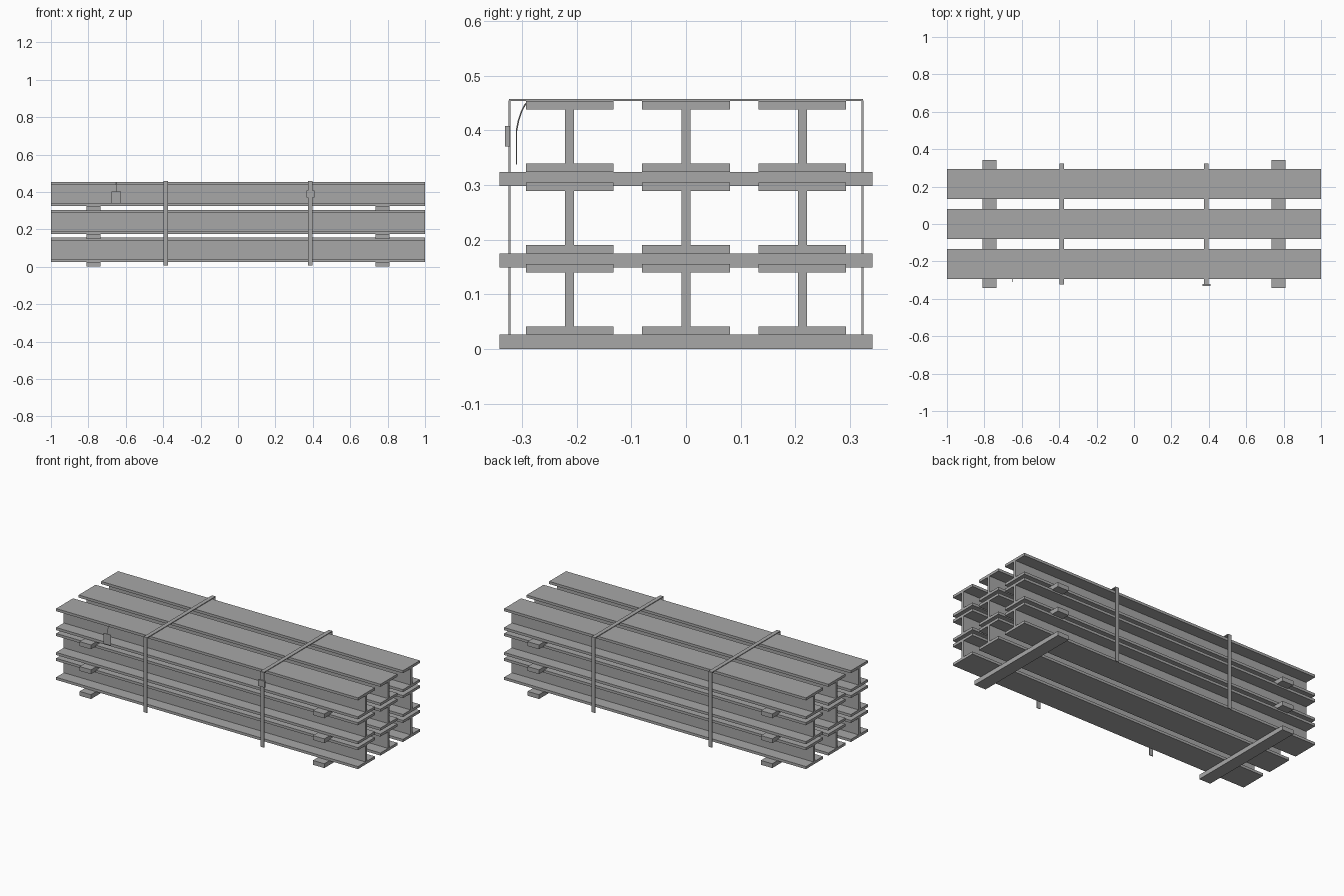
import bpy, bmesh

if "Cube" in bpy.data.objects:
    bpy.data.objects.remove(bpy.data.objects["Cube"])

grey = bpy.data.materials.new("plain_grey")
grey.diffuse_color = (0.39, 0.39, 0.39, 1)
grey.use_nodes = True
grey.node_tree.nodes["Principled BSDF"].inputs["Base Color"].default_value = grey.diffuse_color


def finish(name, bm):
    bmesh.ops.recalc_face_normals(bm, faces=bm.faces)
    mesh = bpy.data.meshes.new(name)
    bm.to_mesh(mesh)
    bm.free()
    mesh.materials.append(grey)
    obj = bpy.data.objects.new(name, mesh)
    bpy.context.collection.objects.link(obj)
    return obj


def box(name, x, y, z):
    """Box from (min, max) ranges on each axis."""
    bm = bmesh.new()
    bmesh.ops.create_cube(bm, size=1)
    for v in bm.verts:
        v.co = [r[0] if c < 0 else r[1] for c, r in zip(v.co, (x, y, z))]
    return finish(name, bm)


def i_beam(name, y, z, w=0.08, t=0.008, h=0.129, f=0.0155):
    """I profile extruded along x; w and t are half widths of flange and web."""
    half = [(w, 0), (w, f), (t, f), (t, h - f), (w, h - f), (w, h)]
    profile = half + [(-a, b) for a, b in reversed(half)]
    bm = bmesh.new()
    face = bm.faces.new([bm.verts.new((-1, y + a, z + b)) for a, b in profile])
    ext = bmesh.ops.extrude_face_region(bm, geom=[face], use_keep_orig=True)
    verts = [g for g in ext["geom"] if isinstance(g, bmesh.types.BMVert)]
    bmesh.ops.translate(bm, verts=verts, vec=(2, 0, 0))
    return finish(name, bm)


# Three layers of beams, each resting on two timber bearers
for layer in range(3):
    z = layer * 0.149
    for x in (-0.773, 0.773):
        box("timber_bearer", (x - 0.0375, x + 0.0375), (-0.341, 0.341), (z, z + 0.026))
    for y in (-0.213, 0, 0.213):
        i_beam("steel_beam", y, z + 0.026)

# Straps: two uprights and a top band
for x in (-0.387, 0.387):
    xr = (x - 0.012, x + 0.012)
    box("strap_top", xr, (-0.324, 0.324), (0.4535, 0.4575))
    for y in (-0.3225, 0.3225):
        box("strap_side", xr, (y - 0.002, y + 0.002), (0.006, 0.4545))

# Strap buckle
box("strap_buckle", (0.365, 0.409), (-0.331, -0.322), (0.37, 0.408))

# Hanging tag and its wire
box("tag", (-0.675, -0.625), (-0.3108, -0.3088), (0.337, 0.401))
curve = bpy.data.curves.new("tag_wire", "CURVE")
curve.dimensions = "3D"
curve.bevel_depth = 0.0015
curve.bevel_resolution = 1
curve.use_fill_caps = True
path = [(-0.293, 0.449), (-0.300, 0.436), (-0.306, 0.419), (-0.310, 0.399)]
spline = curve.splines.new("POLY")
spline.points.add(len(path) - 1)
for p, (y, z) in zip(spline.points, path):
    p.co = (-0.65, y, z, 1)
curve.materials.append(grey)
bpy.context.collection.objects.link(bpy.data.objects.new("tag_wire", curve))
